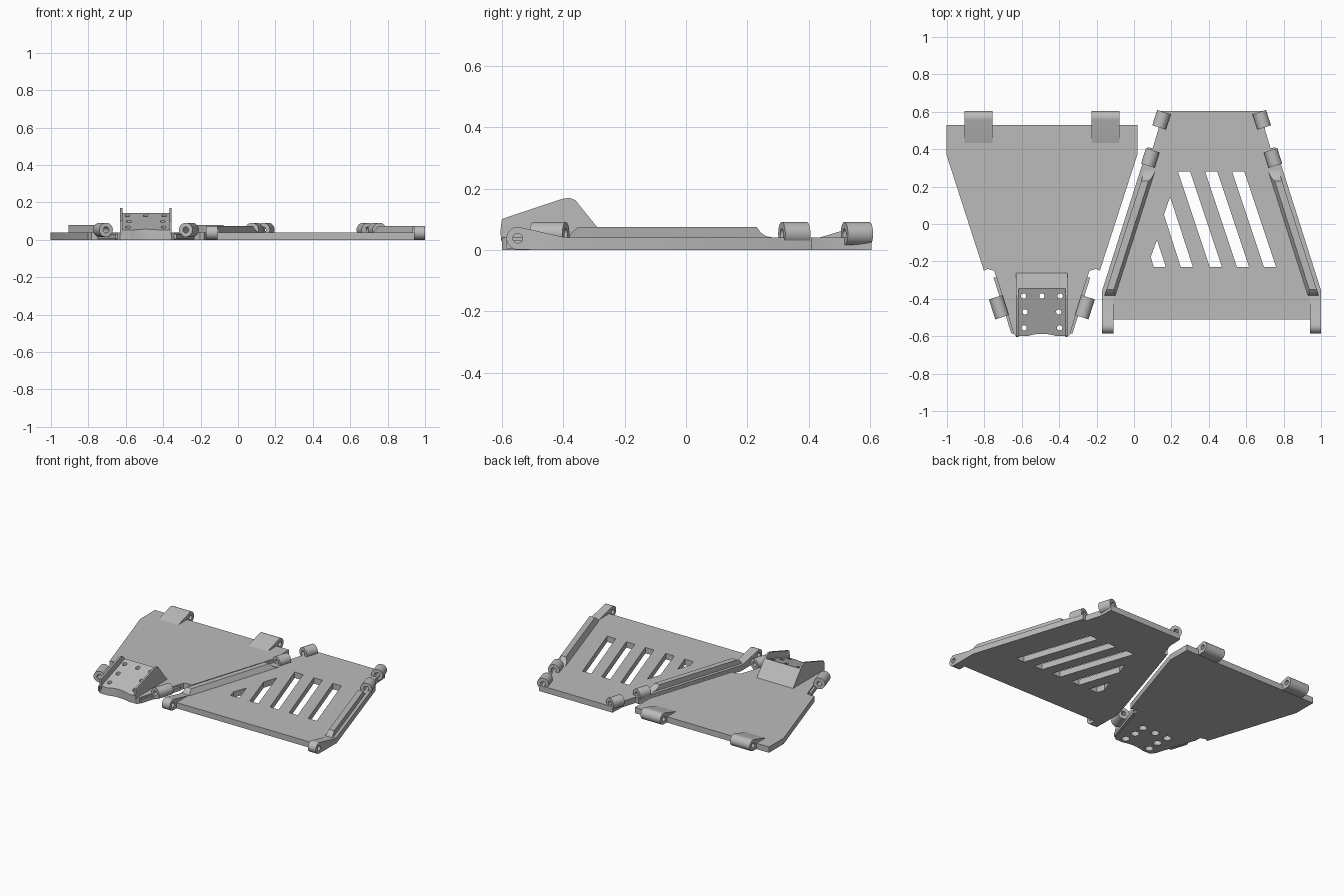
import bpy, bmesh, math
from mathutils import Matrix, Vector

cube = bpy.data.objects.get("Cube")
if cube:
    bpy.data.objects.remove(cube, do_unlink=True)

GREY = (0.5, 0.5, 0.5, 1)
mat = bpy.data.materials.new("plain grey")
mat.use_nodes = True
mat.diffuse_color = GREY
mat.node_tree.nodes["Principled BSDF"].inputs["Base Color"].default_value = GREY

RIGHT_CX = -0.4925   # centre of the solid panel
LEFT_CX = 0.415      # centre of the slotted panel
TAPER = 0.319        # slant of the panel sides
SIDES = ((1, "left"), (-1, "right"))


def finish(bm, name):
    bmesh.ops.recalc_face_normals(bm, faces=bm.faces)
    mesh = bpy.data.meshes.new(name)
    bm.to_mesh(mesh)
    bm.free()
    mesh.materials.append(mat)
    mesh.shade_smooth()
    mesh.set_sharp_from_angle(angle=math.radians(30))
    obj = bpy.data.objects.new(name, mesh)
    bpy.context.scene.collection.objects.link(obj)
    return obj


def prism(name, pts, lo, hi, place):
    """Extrude a 2D outline from lo to hi; place(u, v, t) gives the 3D point."""
    bm = bmesh.new()
    a = [bm.verts.new(place(u, v, lo)) for u, v in pts]
    b = [bm.verts.new(place(u, v, hi)) for u, v in pts]
    bm.faces.new(a)
    bm.faces.new(b)
    for i in range(len(pts)):
        j = (i + 1) % len(pts)
        bm.faces.new((a[i], a[j], b[j], b[i]))
    return finish(bm, name)


def flat(u, v, t):
    return (u, v, t)


def side(cx, s=1, shear=0):
    return lambda u, v, t: (cx + s * (t + shear * u), u, v)


def mirrored(half, cx):
    return [(cx + x, y) for x, y in half] + [(cx - x, y) for x, y in reversed(half)]


def arc(cy, cz, r, start, end, n=16):
    angles = [math.radians(start + (end - start) * i / n) for i in range(n + 1)]
    return [(cy + r * math.cos(a), cz + r * math.sin(a)) for a in angles]


def drill(name, centre, r, depth, axis=(0, 0, 1), n=24):
    bm = bmesh.new()
    rot = Vector(axis).to_track_quat("Z", "Y").to_matrix().to_4x4()
    bmesh.ops.create_cone(bm, cap_ends=True, segments=n, radius1=r, radius2=r,
                          depth=depth, matrix=Matrix.Translation(centre) @ rot)
    return finish(bm, name)


def cut(obj, cutters):
    for c in cutters:
        c.hide_render = True
        m = obj.modifiers.new("cut", "BOOLEAN")
        m.operation, m.solver, m.object = "DIFFERENCE", "EXACT", c
    dg = bpy.context.evaluated_depsgraph_get()
    mesh = bpy.data.meshes.new_from_object(obj.evaluated_get(dg))
    obj.modifiers.clear()
    obj.data = mesh
    mesh.set_sharp_from_angle(angle=math.radians(30))


def discard(cutters):
    for c in cutters:
        bpy.data.objects.remove(c, do_unlink=True)


def tube(name, centre, axis, length, r=0.038, hole=0.016):
    bm = bmesh.new()
    h = length / 2
    ring = [bm.verts.new((x, 0, z)) for x, z in ((r, -h), (r, h), (hole, h), (hole, -h))]
    edges = [bm.edges.new((ring[i], ring[(i + 1) % 4])) for i in range(4)]
    bmesh.ops.spin(bm, geom=ring + edges, cent=(0, 0, 0), axis=(0, 0, 1),
                   angle=math.tau, steps=32, use_merge=True)
    bmesh.ops.remove_doubles(bm, verts=bm.verts, dist=1e-5)
    rot = Vector(axis).to_track_quat("Z", "Y").to_matrix().to_4x4()
    bm.transform(Matrix.Translation(centre) @ rot)
    return finish(bm, name)


# Slotted panel
half = [(0.585, -0.51), (0.585, -0.355), (0.342, 0.41), (0.315, 0.405),
        (0.285, 0.505), (0.28, 0.605)]
slotted = prism("slotted_panel", mirrored(half, LEFT_CX), 0, 0.04, flat)
slots = [[(x, -0.23), (x + 0.065, -0.23), (x - 0.105, 0.28), (x - 0.17, 0.28)]
         for x in (0.405, 0.55, 0.695)]
slots.append([(0.25, -0.23), (0.315, -0.23), (0.193, 0.145), (0.16, 0.05)])
slots.append([(0.105, -0.23), (0.17, -0.23), (0.123, -0.085), (0.09, -0.175)])
cutters = [prism("slot_cutter", p, -0.1, 0.1, flat) for p in slots]
cut(slotted, cutters)
discard(cutters)

# Slotted panel: slanted rails, side knuckles and front hinge arms
rail = [(-0.385, 0.03), (-0.38, 0.045), (-0.37, 0.06), (-0.35, 0.075), (0.23, 0.075),
        (0.243, 0.057), (0.26, 0.045), (0.285, 0.04), (0.285, 0.03)]
arm = [(-0.36, 0.002), (-0.36, 0.04), (-0.4, 0.042)] + arc(-0.548, 0.038, 0.037, 75, 270)
for s, label in SIDES:
    def rail_place(u, v, t, s=s):
        lean = 0.5 * (v - 0.03) if t < 0.4 else 0
        return (LEFT_CX + s * (t + lean - TAPER * u), u, v)
    prism(label + "_rail", rail, 0.388, 0.45, rail_place)
    for pos, x, y in (("rear", 0.268, 0.557), ("middle", 0.328, 0.353)):
        tube(f"{label}_{pos}_knuckle", (LEFT_CX + s * x, y, 0.053),
             (-s * TAPER, 1, 0), 0.086)
    obj = prism(label + "_hinge_arm", arm, 0.525, 0.585, side(LEFT_CX, s))
    pin = drill("pin_cutter", (LEFT_CX + s * 0.555, -0.548, 0.038), 0.016, 0.2, (1, 0, 0))
    cut(obj, [pin])
    discard([pin])

# Solid panel
half = [(0.1375, -0.6), (0.15, -0.59), (0.225, -0.34), (0.255, -0.25), (0.29, -0.24),
        (0.31, -0.25), (0.51, 0.37), (0.51, 0.53)]
solid = prism("solid_panel", mirrored(half, RIGHT_CX), 0, 0.04, flat)

# Bracket wedge, cut together with the panel
wedge = prism("bracket_wedge", [(-0.6, 0.01), (-0.6, 0.052), (-0.345, 0.143),
                                (-0.262, 0.04), (-0.262, 0.01)],
              -0.136, 0.136, side(RIGHT_CX))
cutters = [drill("scallop_cutter", (RIGHT_CX, -0.83, 0.1), 0.243, 0.4, n=96)]
for x, y in ((0, -0.385), (0.098, -0.385), (-0.098, -0.385), (0.09, -0.47),
             (-0.09, -0.47), (0.095, -0.555), (-0.095, -0.555)):
    cutters.append(drill("screw_cutter", (RIGHT_CX + x, y, 0.1), 0.014, 0.4))
    cutters.append(drill("head_cutter", (RIGHT_CX + x, y, 0), 0.026, 0.06))
cut(solid, cutters)
cut(wedge, cutters)
discard(cutters)

# Bracket cheeks, side knuckles and rear hinge arms of the solid panel
cheek = [(-0.592, 0.01), (-0.602, 0.03), (-0.605, 0.06), (-0.6, 0.1), (-0.585, 0.106),
         (-0.405, 0.166), (-0.38, 0.17), (-0.36, 0.162), (-0.295, 0.08), (-0.262, 0.04),
         (-0.262, 0.01)]
rear_arm = arc(0.567, 0.04, 0.038, -90, 105) + [(0.42, 0.036), (0.42, 0.002)]
lip = [(-0.585, 0.004), (-0.585, 0.03), (-0.285, 0.03), (-0.285, 0.004)]
for s, label in SIDES:
    prism(label + "_bracket_cheek", cheek, 0.126, 0.138, side(RIGHT_CX, s))
    prism(label + "_edge_lip", lip, 0.325, 0.35, side(RIGHT_CX, s, TAPER))
    tube(label + "_front_knuckle", (RIGHT_CX + s * 0.23, -0.445, 0.053),
         (s * TAPER, 1, 0), 0.112)
    obj = prism(label + "_rear_hinge_arm", rear_arm, 0.265, 0.415, side(RIGHT_CX, s))
    pin = drill("pin_cutter", (RIGHT_CX + s * 0.34, 0.567, 0.04), 0.016, 0.4, (1, 0, 0))
    cut(obj, [pin])
    discard([pin])
